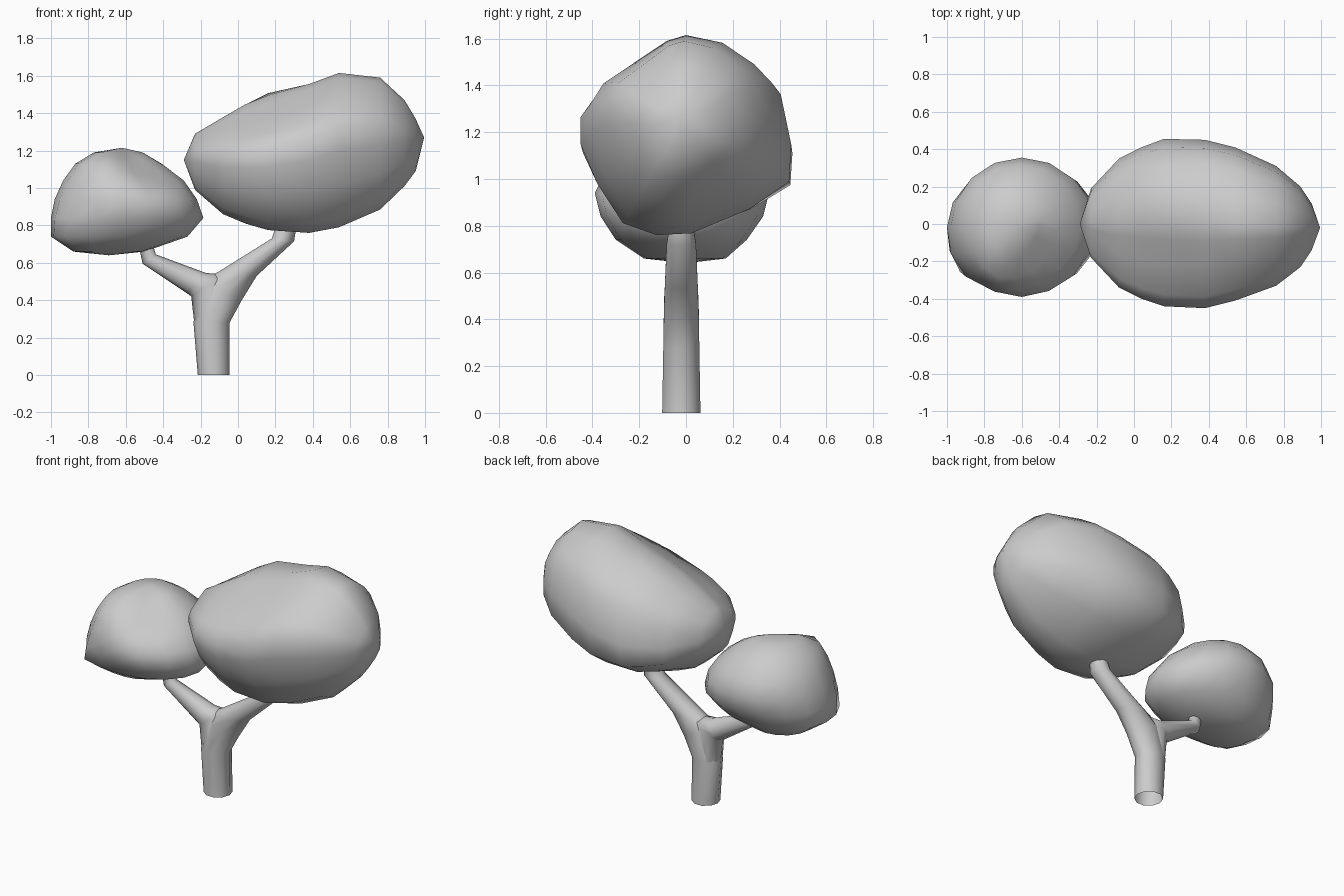
import bpy
import bmesh
import math
from mathutils import Vector

if "Cube" in bpy.data.objects:
    bpy.data.objects.remove(bpy.data.objects["Cube"], do_unlink=True)

GREY = (0.6, 0.6, 0.6, 1)
mat = bpy.data.materials.new("plain grey")
mat.use_nodes = True
mat.diffuse_color = GREY
mat.node_tree.nodes["Principled BSDF"].inputs["Base Color"].default_value = GREY


def loft(name, rings, start=None, end=None):
    """Skin closed rings of points; optional tip points close the ends."""
    bm = bmesh.new()
    loops = [[bm.verts.new(p) for p in ring] for ring in rings]
    n = len(loops[0])
    for a, b in zip(loops, loops[1:]):
        for i in range(n):
            j = (i + 1) % n
            bm.faces.new((a[i], a[j], b[j], b[i]))
    for tip, ring in ((start, loops[0]), (end, loops[-1])):
        if tip:
            v = bm.verts.new(tip)
            for i in range(n):
                bm.faces.new((ring[i], ring[(i + 1) % n], v))
    bmesh.ops.recalc_face_normals(bm, faces=bm.faces)
    for f in bm.faces:
        f.smooth = True
    mesh = bpy.data.meshes.new(name)
    bm.to_mesh(mesh)
    bm.free()
    mesh.materials.append(mat)
    obj = bpy.data.objects.new(name, mesh)
    bpy.context.collection.objects.link(obj)
    return obj


def fit(shape, lo_u, hi_u, lo_v, hi_v):
    """Stretch a unit outline into a box."""
    return [((lo_u + hi_u) / 2 + u * (hi_u - lo_u) / 2,
             (lo_v + hi_v) / 2 + v * (hi_v - lo_v) / 2) for u, v in shape]


def nudge(obj, centre, radius, push):
    """Push the surface around a point, fading out with distance."""
    for v in obj.data.vertices:
        fade = max(0, 1 - (v.co - Vector(centre)).length / radius)
        v.co += Vector(push) * fade


def limb(name, path, sides=10):
    """Tube whose rings span (x, z) to (x, z), with a depth radius each."""
    rings = []
    for (ax, az), (bx, bz), depth in path:
        a, b = Vector((ax, -0.02, az)), Vector((bx, -0.02, bz))
        angles = [math.tau * k / sides for k in range(sides)]
        rings.append([(a + b) / 2 + (b - a) / 2 * math.cos(t)
                      + Vector((0, depth * math.sin(t), 0)) for t in angles])
    return loft(name, rings)


# Trunk running into the long branch, and the side branch
limb("trunk", [((-0.215, 0), (-0.045, 0), 0.086), ((-0.238, 0.28), (-0.045, 0.28), 0.081),
               ((-0.2, 0.5), (0.02, 0.4), 0.078), ((-0.1, 0.555), (0.1, 0.53), 0.074),
               ((0.18, 0.73), (0.3, 0.715), 0.066), ((0.205, 0.8), (0.31, 0.78), 0.055)])
limb("side_branch", [((-0.225, 0.2), (-0.1, 0.2), 0.07), ((-0.25, 0.42), (-0.07, 0.54), 0.077),
                     ((-0.27, 0.435), (-0.17, 0.545), 0.072),
                     ((-0.51, 0.595), (-0.44, 0.645), 0.042), ((-0.53, 0.69), (-0.455, 0.7), 0.036)])

# Large crown: lopsided outline swept along x
outline = [(-1, 0.28), (-1, -0.02), (-0.84, -0.45), (-0.6, -0.87), (-0.28, -1),
           (0.05, -0.98), (0.6, -0.72), (0.98, -0.42), (1, -0.02), (0.9, 0.5),
           (0.71, 0.7), (0.38, 0.92), (0, 1), (-0.2, 0.94), (-0.5, 0.74), (-0.86, 0.5)]
sections = [(-0.23, -0.18, 0.19, 0.99, 1.29), (-0.08, -0.34, 0.35, 0.86, 1.37),
            (0.04, -0.4, 0.41, 0.81, 1.42),
            (0.16, -0.44, 0.455, 0.775, 1.46), (0.38, -0.45, 0.45, 0.76, 1.55),
            (0.54, -0.41, 0.41, 0.79, 1.615), (0.76, -0.33, 0.31, 0.885, 1.59),
            (0.89, -0.23, 0.2, 1.01, 1.47), (0.95, -0.14, 0.11, 1.09, 1.37)]
large = loft("large_crown",
             [[(x, y, z) for y, z in fit(outline, *box)] for x, *box in sections],
             (-0.29, 0, 1.15), (0.995, -0.02, 1.27))
# Low swelling on the back of its top
nudge(large, (0.16, 0.2, 1.42), 0.35, (0, 0, 0.08))

# Small crown: round layers stacked along z
circle = [(math.cos(math.tau * k / 16), math.sin(math.tau * k / 16)) for k in range(16)]
layers = [(0.66, -0.88, -0.5, -0.18, 0.17), (0.74, -1, -0.27, -0.3, 0.26),
          (0.84, -1, -0.185, -0.365, 0.33), (0.94, -0.98, -0.22, -0.39, 0.355),
          (1.04, -0.935, -0.29, -0.36, 0.32), (1.13, -0.87, -0.39, -0.31, 0.23),
          (1.19, -0.77, -0.5, -0.19, 0.13)]
small = loft("small_crown",
             [[(x, y, z) for x, y in fit(circle, *box)] for z, *box in layers],
             (-0.69, 0, 0.64), (-0.62, -0.02, 1.215))
# Shallow dent in the front of its top, and a fuller lower front corner
nudge(small, (-0.5, -0.22, 1.12), 0.25, (-0.02, 0.05, -0.08))
nudge(small, (-0.88, -0.22, 0.74), 0.2, (-0.04, -0.04, 0))
